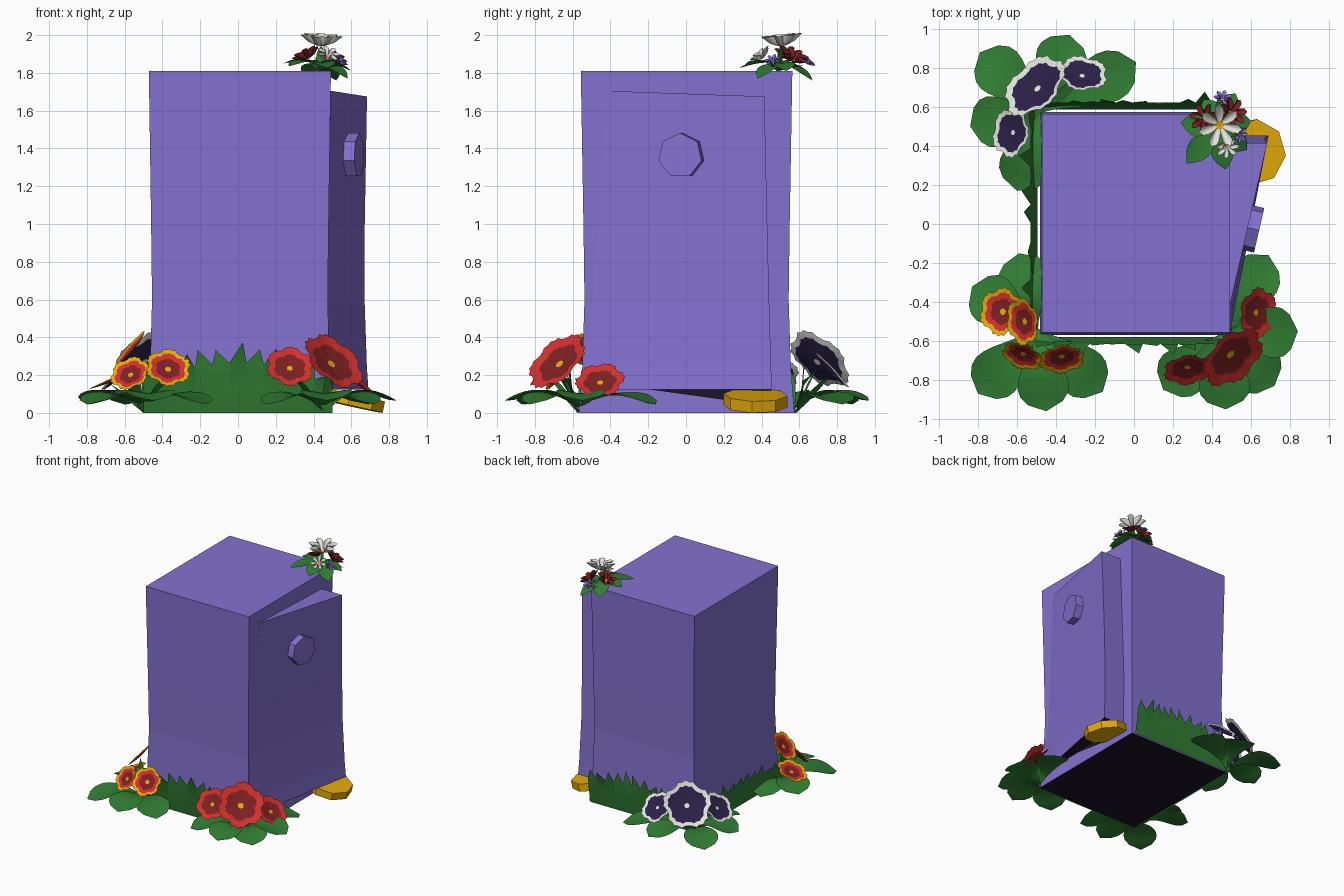
import bpy, bmesh, math, random
from mathutils import Vector

if "Cube" in bpy.data.objects:
    bpy.data.objects.remove(bpy.data.objects["Cube"])

random.seed(4)


def mat(name, r, g, b):
    m = bpy.data.materials.new(name)
    m.diffuse_color = (r, g, b, 1)
    m.use_nodes = True
    m.node_tree.nodes["Principled BSDF"].inputs["Base Color"].default_value = m.diffuse_color
    return m


PURPLE = mat("lavender", 0.23, 0.167, 0.63)
GREEN = mat("leaf green", 0.03, 0.205, 0.033)
RED = mat("red", 0.66, 0.03, 0.026)
MAROON = mat("maroon", 0.21, 0.015, 0.017)
GOLD = mat("gold", 0.83, 0.43, 0.003)
WHITE = mat("white", 0.78, 0.78, 0.74)
VIOLET = mat("dark violet", 0.025, 0.015, 0.065)
DARK = mat("near black", 0.011, 0.008, 0.019)


def make(name, verts, faces, mats, ids=None, smooth=False):
    me = bpy.data.meshes.new(name)
    me.from_pydata([tuple(v) for v in verts], [], faces)
    for m in mats:
        me.materials.append(m)
    for i, p in enumerate(me.polygons):
        p.material_index = ids[i] if ids else 0
        p.use_smooth = smooth
    ob = bpy.data.objects.new(name, me)
    bpy.context.collection.objects.link(ob)
    return ob


def fix_normals(ob):
    bm = bmesh.new()
    bm.from_mesh(ob.data)
    bmesh.ops.recalc_face_normals(bm, faces=bm.faces)
    bm.to_mesh(ob.data)
    bm.free()


def loft(name, rings, mats, cap_ids=(0, 0)):
    """Stack equal rings into a closed solid."""
    n = len(rings[0])
    verts = [v for r in rings for v in r]
    faces, ids = [], []
    for k in range(len(rings) - 1):
        for i in range(n):
            j = (i + 1) % n
            faces.append((k*n + i, k*n + j, (k+1)*n + j, (k+1)*n + i))
            ids.append(0)
    faces += [tuple(range(n))[::-1], tuple(range((len(rings)-1)*n, len(rings)*n))]
    ids += list(cap_ids)
    ob = make(name, verts, faces, mats, ids)
    fix_normals(ob)
    return ob


# body: box with a gently pinched waist and dark underside
rings = []
for z, s in [(0, 1.02), (0.25, 0.985), (0.6, 0.965), (1.0, 0.975), (1.81, 1.0)]:
    rings.append([(0.01 + sx*0.482*s, 0.003 + sy*0.56*s, z)
                  for sx, sy in ((-1, -1), (1, -1), (1, 1), (-1, 1))])
loft("body", rings, [PURPLE, DARK], (1, 0))

# door: solid wedge standing ajar on the right side
rings = []
for zh, ze, xh, yh, xe, ye in [(0.125, 0.125, 0.494, -0.55, 0.69, 0.455), (0.25, 0.25, 0.484, -0.54, 0.682, 0.45),
                               (0.6, 0.6, 0.474, -0.5, 0.67, 0.44), (1.0, 1.0, 0.479, -0.47, 0.671, 0.43),
                               (1.705, 1.675, 0.491, -0.42, 0.683, 0.415)]:
    rings.append([(xh, yh, zh), (xe, ye, ze), (0.45, ye, ze), (0.45, yh, zh)])
loft("door", rings, [PURPLE, DARK], (1, 0))

# dark gap under the door
make("door_gap", [(0.508, -0.2, 0.125), (0.508, 0.2, 0.07), (0.508, 0.45, 0.07), (0.508, 0.45, 0.125)],
     [(0, 1, 2, 3)], [DARK])


def disc(name, centre, normal, radius, depth, sides, turn, mats):
    n = Vector(normal).normalized()
    u = n.cross(Vector((0, 0, 1))).normalized()
    v = u.cross(n)
    rings = []
    for d in (-depth/2, depth/2):
        rings.append([Vector(centre) + n*d + radius*(u*math.cos(a) + v*math.sin(a))
                      for a in (turn + 2*math.pi*i/sides for i in range(sides))])
    return loft(name, rings, mats)


# knob: seven-sided button on the door
disc("knob", (0.61, -0.025, 1.362), (1, -0.23, 0.0), 0.12, 0.065, 7, math.pi/2, [PURPLE])

# foot: tilted gold disc under the free end of the door
foot = disc("door_foot", (0.607, 0.368, 0.066), (0.22, 0.02, 1), 0.17, 0.062, 8, 0.2, [GOLD, RED])
for p in foot.data.polygons:
    if p.normal.x < -0.3 and p.normal.y > -0.5:
        p.material_index = 1


def grass(name, a, b, out, count, heights):
    """Jagged sheet of blades leaning outward; heights at start, middle, end."""
    a, b, out = Vector(a), Vector(b), Vector(out)
    up = Vector((0, 0, 1))
    h0, hm, h1 = heights

    def height(t):
        return h0 + (hm - h0)*math.sin(math.pi*t) if t < 0.5 else h1 + (hm - h1)*math.sin(math.pi*t)

    verts, faces = [], []
    for i in range(count):
        t0, t1 = i/count, (i + 1)/count
        t = (t0 + t1)/2
        p0, p1, pm = a.lerp(b, t0), a.lerp(b, t1), a.lerp(b, t)
        side = (b - a).normalized()*((t - 0.5)*0.08 + random.uniform(-0.03, 0.03))
        k = len(verts)
        verts += [p0, p1, p1 + up*height(t1)*0.4 + out*0.025, p0 + up*height(t0)*0.4 + out*0.025,
                  p1 + up*height(t1)*0.72 + out*0.035, p0 + up*height(t0)*0.72 + out*0.035,
                  pm + up*height(t)*random.uniform(0.9, 1.03) + out*random.uniform(0.02, 0.1) + side]
        faces += [(k, k+1, k+2, k+3), (k+3, k+2, k+4, k+5), (k+5, k+4, k+6)]
    make(name, verts, faces, [GREEN], smooth=True)


grass("front_grass", (-0.5, -0.58, 0), (0.5, -0.58, 0), (0, -1, 0), 11, (0.2, 0.37, 0.2))
grass("back_grass", (0.48, 0.588, 0), (-0.5, 0.588, 0), (0, 1, 0), 12, (0.3, 0.36, 0.2))
grass("left_grass", (-0.495, 0.58, 0), (-0.495, -0.57, 0), (-1, 0, 0), 12, (0.22, 0.28, 0.18))


def leaf(name, base, tip, half, rise, power=2.0, blunt=0.65, steps=10):
    """Arched leaf with a folded midrib."""
    base, tip = Vector(base), Vector(tip)
    d = tip - base
    side = Vector((-d.y, d.x, 0)).normalized()
    verts, faces = [], []
    for i in range(steps + 1):
        t = i/steps
        w = half*(max(0.0, math.sin(math.pi*t**power))**blunt) + 0.008*(1 - t)
        c = base + d*t + Vector((0, 0, rise*math.sin(math.pi*t)))
        for s in (-1, 0, 1):
            p = c + side*s*w - Vector((0, 0, 0.18*w*(s == 0)))
            p.z = max(p.z, 0.003)
            verts.append(p)
        if i:
            k = 3*i
            faces += [(k-3, k-2, k+1, k), (k-2, k-1, k+2, k+1)]
    make(name, verts, faces, [GREEN], smooth=True)


def flower(name, centre, normal, radius, bands, lobes=6, depth=0.16, cup=0.13):
    """Scalloped bloom; bands are (outer fraction, material) from the middle out."""
    n = Vector(normal).normalized()
    u = n.cross(Vector((0.1, 0.2, 1))).normalized()
    v = n.cross(u)
    segs = lobes*8
    verts, faces, ids = [Vector(centre) - n*radius*cup*0.4], [], []
    for k, (f, _) in enumerate(bands):
        for i in range(segs):
            a = 2*math.pi*i/segs
            lob = 1 - depth*(1 - abs(math.sin(a*lobes/2))**0.7)*min(1, f*1.5)
            jag = 0.94 if (i % 2 and k) else 1.0
            r = radius*f*lob*jag
            h = radius*cup*(f*f - 0.4)
            verts.append(Vector(centre) + u*r*math.cos(a) + v*r*math.sin(a) + n*h)
        for i in range(segs):
            j = (i + 1) % segs
            q, o = 1 + k*segs, 1 + (k-1)*segs
            faces.append((0, q+i, q+j) if k == 0 else (o+i, q+i, q+j, o+j))
            ids.append(k)
    make(name, verts, faces, [m for _, m in bands], ids, smooth=True)


def stem(name, base, top):
    leaf(name, base, Vector(top) + Vector((0.001, 0.001, -0.02)), 0.022, 0.01, 1.0, 0.75, 5)


RED_BANDS = [(0.12, GOLD), (0.68, MAROON), (1, RED)]
SUN_BANDS = [(0.13, GOLD), (0.55, MAROON), (0.8, RED), (1, GOLD)]
PANSY_BANDS = [(0.1, WHITE), (0.8, VIOLET), (1, WHITE)]

# corner beds: base, bloom colours, lobes, blooms (centre, normal, radius), leaf tips
beds = {
    "red": ((0.45, -0.57), RED_BANDS, 6,
            [((0.275, -0.74, 0.24), (0.1, -0.8, 0.6), 0.132),
             ((0.5, -0.675, 0.265), (0.52, -0.55, 0.6), 0.188),
             ((0.63, -0.455, 0.165), (0.7, -0.1, 0.75), 0.135)],
            [(0.15, -0.85), (0.47, -0.95), (0.72, -0.83), (0.84, -0.55), (0.69, -0.16)]),
    "yellow": ((-0.5, -0.54), SUN_BANDS, 6,
               [((-0.675, -0.45, 0.17), (-0.42, 0.0, 0.9), 0.128),
                ((-0.565, -0.5, 0.335), (-0.75, -0.12, 0.65), 0.128),
                ((-0.57, -0.67, 0.205), (-0.3, -0.75, 0.6), 0.112),
                ((-0.37, -0.685, 0.235), (0.1, -0.8, 0.6), 0.125)],
               [(-0.8, -0.87), (-0.45, -0.96), (-0.16, -0.86), (-0.83, -0.32), (-0.59, -0.15)]),
    "white": ((-0.47, 0.58), PANSY_BANDS, 5,
              [((-0.5, 0.7, 0.275), (-0.55, 0.55, 0.6), 0.195),
               ((-0.265, 0.765, 0.22), (0.1, 0.75, 0.7), 0.135),
               ((-0.625, 0.47, 0.2), (-0.7, 0.1, 0.7), 0.135)],
              [(-0.79, 0.88), (-0.33, 0.97), (0.01, 0.83), (-0.84, 0.5), (-0.6, 0.17)]),
}
for colour, (base, bands, lobes, blooms, tips) in beds.items():
    for i, (c, n, r) in enumerate(blooms):
        flower(f"{colour}_bloom_{i}", c, n, r, bands, lobes)
        stem(f"{colour}_stem_{i}", (base[0], base[1], 0), c)
    for i, t in enumerate(tips):
        leaf(f"{colour}_leaf_{i}", (*base, 0.03), (*t, 0.045 + 0.02*(i % 2)), 0.13, 0.075)

# small posy on the back right top corner
for i, tip in enumerate([(0.24, 0.52, 1.85), (0.27, 0.31, 1.835), (0.47, 0.28, 1.825), (0.58, 0.38, 1.77),
                         (0.6, 0.53, 1.81), (0.52, 0.67, 1.76), (0.36, 0.64, 1.78)]):
    leaf(f"posy_leaf_{i}", (0.43, 0.5, 1.85), tip, 0.058, 0.025, 1.2, 0.9)
posy = [((0.44, 0.505, 1.965), (0.05, -0.1, 1), 0.115, WHITE), ((0.475, 0.4, 1.89), (0.2, -0.5, 0.7), 0.065, WHITE),
        ((0.365, 0.54, 1.89), (-0.4, 0.2, 0.85), 0.08, MAROON), ((0.5, 0.57, 1.875), (0.45, 0.3, 0.85), 0.08, MAROON),
        ((0.455, 0.64, 1.86), (0.1, 0.6, 0.7), 0.05, PURPLE), ((0.54, 0.46, 1.86), (0.6, -0.2, 0.7), 0.045, PURPLE)]
for i, (c, n, r, m) in enumerate(posy):
    flower(f"posy_bloom_{i}", c, n, r, [(0.2, GOLD), (0.6, m), (1, m)], 7, 0.68, 0.5)
    stem(f"posy_stem_{i}", (0.43, 0.49, 1.81), c)
